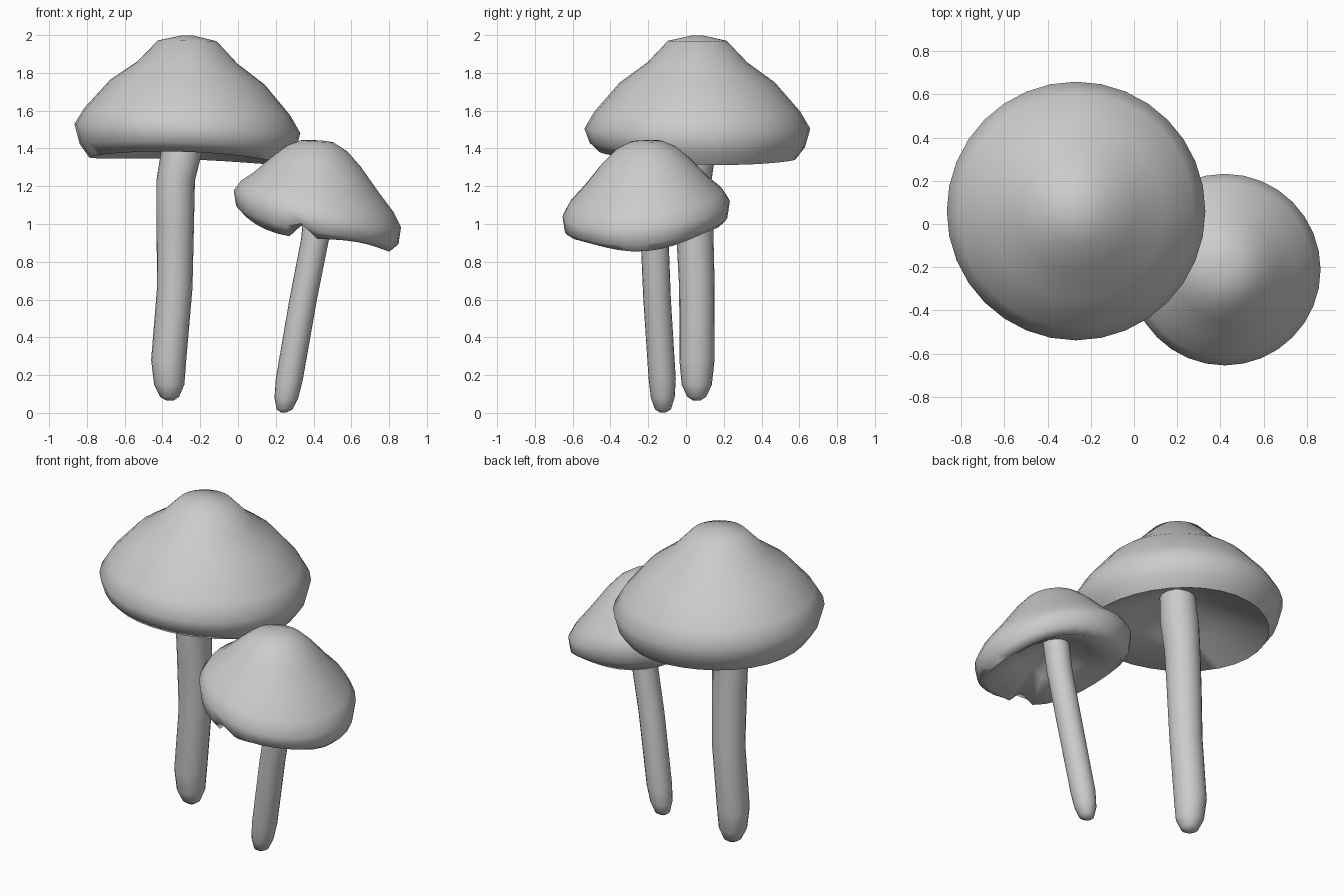
import bpy, bmesh
from math import sin, cos, radians, pi

if "Cube" in bpy.data.objects:
    bpy.data.objects.remove(bpy.data.objects["Cube"])


def loft(name, rings):
    """Skin a list of equal-sized vertex rings and close both ends with fans."""
    bm = bmesh.new()
    vs = [[bm.verts.new(p) for p in ring] for ring in rings]
    n = len(vs[0])
    for a, b in zip(vs, vs[1:]):
        for i in range(n):
            j = (i + 1) % n
            bm.faces.new((a[i], a[j], b[j], b[i]))
    for ring in (vs[0], vs[-1]):
        centre = sum((v.co for v in ring[1:]), ring[0].co.copy()) / n
        tip = bm.verts.new(centre)
        for i in range(n):
            bm.faces.new((tip, ring[i], ring[(i + 1) % n]))
    bmesh.ops.recalc_face_normals(bm, faces=bm.faces[:])
    me = bpy.data.meshes.new(name)
    bm.to_mesh(me)
    bm.free()
    ob = bpy.data.objects.new(name, me)
    bpy.context.collection.objects.link(ob)
    bpy.ops.object.select_all(action='DESELECT')
    ob.select_set(True)
    bpy.context.view_layer.objects.active = ob
    bpy.ops.object.shade_smooth_by_angle(angle=radians(75))
    return ob


def stem(name, path, n=20):
    """Bent stem from (x, y, z, radius) stations."""
    loft(name, [[(x + r * cos(2 * pi * i / n), y + r * sin(2 * pi * i / n), z)
                 for i in range(n)] for x, y, z, r in path])


def cap(name, cx, cy, profile, tilt, wave, n=32):
    """Revolved cap from (radius, z, wave weight), leaning more towards its rim."""
    R = max(p[0] for p in profile)
    rings = []
    for r, z, w in profile:
        ring = []
        for i in range(n):
            t = 2 * pi * i / n
            x, y = r * cos(t), r * sin(t)
            lean = (tilt[0] * x + tilt[1] * y) * (r / R) ** 0.7
            ring.append((cx + x, cy + y, z + lean + w * wave(t, i)))
        rings.append(ring)
    loft(name, rings)


# Tall mushroom: domed cap with a hollow conical underside
cap("large_cap", -0.268, 0.06,
    [(0.03, 1.998, 0), (0.155, 1.97, 0), (0.265, 1.855, 0), (0.41, 1.75, 0),
     (0.545, 1.595, 0), (0.598, 1.505, 0), (0.57, 1.41, 0.6), (0.52, 1.348, 1),
     (0.30, 1.46, 0.5), (0.09, 1.56, 0)],
    (-0.04, 0.0),
    lambda t, i: -0.02 * sin(t) - 0.014 * cos(2 * t))
stem("large_stem",
     [(-0.36, 0.057, 0.066, 0.02), (-0.362, 0.057, 0.085, 0.05),
      (-0.364, 0.057, 0.15, 0.08), (-0.367, 0.058, 0.28, 0.093),
      (-0.335, 0.058, 0.66, 0.094), (-0.332, 0.045, 1.0, 0.099),
      (-0.33, 0.033, 1.23, 0.102), (-0.295, 0.05, 1.40, 0.11),
      (-0.27, 0.058, 1.60, 0.10)])


# Short mushroom, with a small notch in the front lip
def lip(t, i):
    return (0.075 if i == 23 else 0) - 0.02 * cos(3 * t)


cap("small_cap", 0.42, -0.211,
    [(0.02, 1.443, 0), (0.085, 1.438, 0), (0.16, 1.40, 0), (0.23, 1.335, 0),
     (0.33, 1.22, 0), (0.405, 1.145, 0), (0.443, 1.08, 0), (0.43, 0.995, 0.4),
     (0.385, 0.953, 1), (0.22, 1.035, 0.6), (0.07, 1.11, 0)],
    (-0.22, 0.09), lip)
stem("small_stem",
     [(0.243, -0.122, 0.002, 0.015), (0.247, -0.122, 0.018, 0.042),
      (0.256, -0.123, 0.08, 0.063), (0.272, -0.126, 0.18, 0.072),
      (0.345, -0.153, 0.60, 0.073), (0.408, -0.166, 0.92, 0.074),
      (0.43, -0.178, 1.14, 0.075)])
